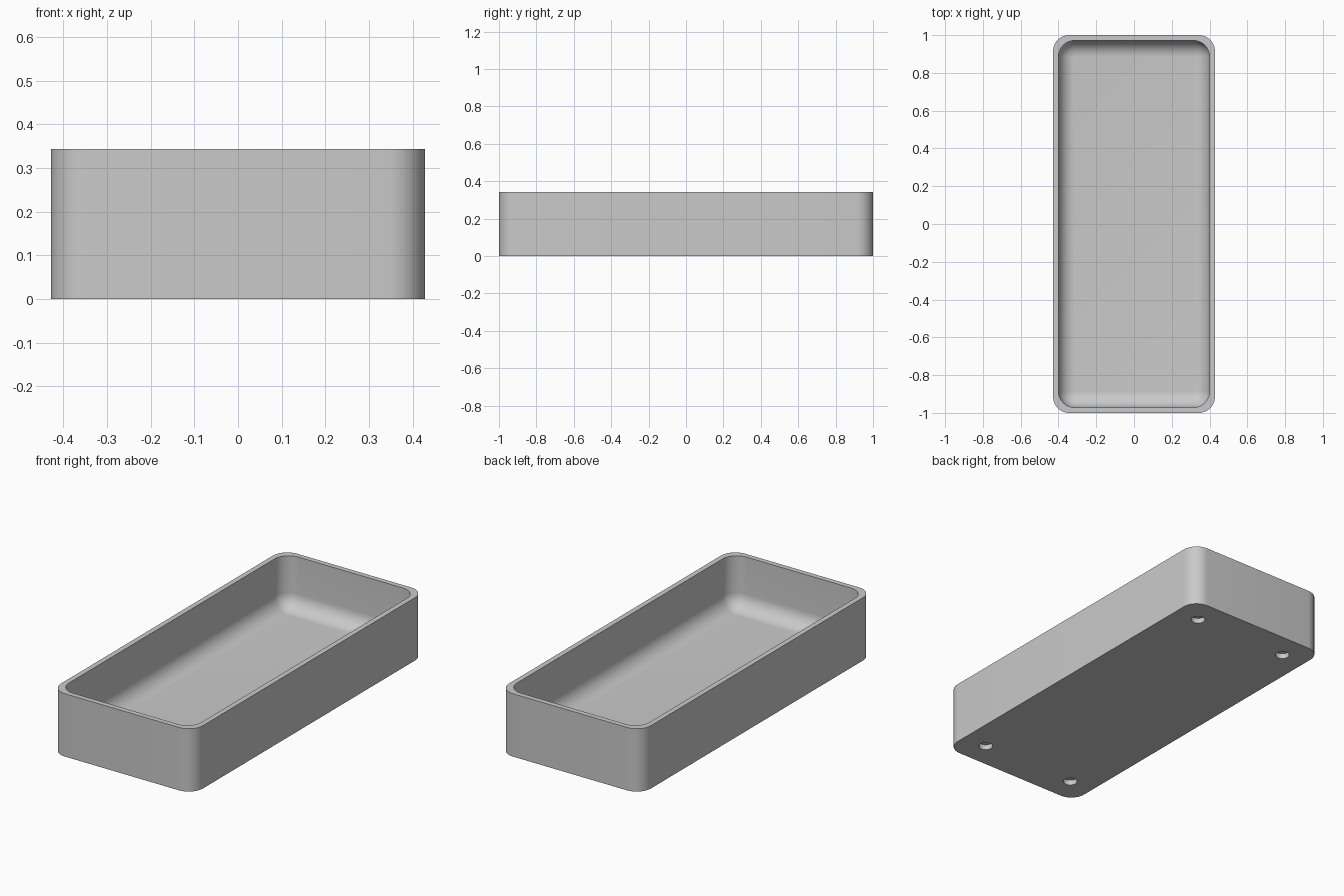
import bpy, bmesh, math

if "Cube" in bpy.data.objects:
    bpy.data.objects.remove(bpy.data.objects["Cube"], do_unlink=True)

HALF_X, HALF_Y, HEIGHT = 0.4286, 1.0, 0.343
ROUND, WALL, FLOOR = 0.0857, 0.0286, 0.057
HOLE_INSET, HOLE_RADIUS, HOLE_DEPTH = 0.143, 0.036, 0.0286
CORNER_STEPS, FILLET_STEPS = 12, 12

grey = bpy.data.materials.new("plain grey")
grey.use_nodes = True
colour = (0.59, 0.59, 0.59, 1)
grey.diffuse_color = colour
grey.node_tree.nodes["Principled BSDF"].inputs["Base Color"].default_value = colour


def ring(bm, inset, radius, z):
    """Rounded rectangle of vertices, inset from the outer outline."""
    verts = []
    for quarter, (sx, sy) in enumerate([(1, 1), (-1, 1), (-1, -1), (1, -1)]):
        for i in range(CORNER_STEPS + 1):
            a = math.pi / 2 * (quarter + i / CORNER_STEPS)
            verts.append(bm.verts.new((sx * (HALF_X - inset - radius) + radius * math.cos(a),
                                       sy * (HALF_Y - inset - radius) + radius * math.sin(a), z)))
    return verts


# Tray shell: outer wall, rim, inner wall, floor fillet with ball corners
profile = [(0, ROUND, 0), (0, ROUND, HEIGHT), (WALL, ROUND, HEIGHT)]
for i in range(FILLET_STEPS + 1):
    a = math.pi / 2 * i / FILLET_STEPS
    radius = ROUND * math.cos(a)
    profile.append((WALL + ROUND - radius, radius, FLOOR + ROUND * (1 - math.sin(a))))

bm = bmesh.new()
rings = [ring(bm, *step) for step in profile]
for low, high in zip(rings, rings[1:]):
    for i in range(len(low)):
        j = (i + 1) % len(low)
        bm.faces.new((low[i], low[j], high[j], high[i]))
bm.faces.new(rings[0][::-1])
bm.faces.new(rings[-1])
bmesh.ops.remove_doubles(bm, verts=bm.verts[:], dist=0.0001)
mesh = bpy.data.meshes.new("tray")
bm.to_mesh(mesh)
bm.free()
mesh.materials.append(grey)
tray = bpy.data.objects.new("tray", mesh)
bpy.context.collection.objects.link(tray)

# Four shallow round recesses under the corners
bm = bmesh.new()
for sx in (-1, 1):
    for sy in (-1, 1):
        made = bmesh.ops.create_cone(bm, cap_ends=True, segments=32, radius1=HOLE_RADIUS,
                                     radius2=HOLE_RADIUS, depth=2 * HOLE_DEPTH)
        bmesh.ops.translate(bm, verts=made["verts"],
                            vec=(sx * (HALF_X - HOLE_INSET), sy * (HALF_Y - HOLE_INSET), 0))
cut_mesh = bpy.data.meshes.new("recess_cutter")
bm.to_mesh(cut_mesh)
bm.free()
cut_mesh.materials.append(grey)
cutter = bpy.data.objects.new("recess_cutter", cut_mesh)
cutter.hide_render = True
bpy.context.collection.objects.link(cutter)

cut = tray.modifiers.new("recesses", "BOOLEAN")
cut.operation = "DIFFERENCE"
cut.solver = "EXACT"
cut.object = cutter
bpy.ops.object.select_all(action="DESELECT")
tray.select_set(True)
bpy.context.view_layer.objects.active = tray
bpy.ops.object.modifier_apply(modifier=cut.name)
bpy.data.objects.remove(cutter, do_unlink=True)

bpy.ops.object.shade_smooth_by_angle(angle=math.radians(35))
